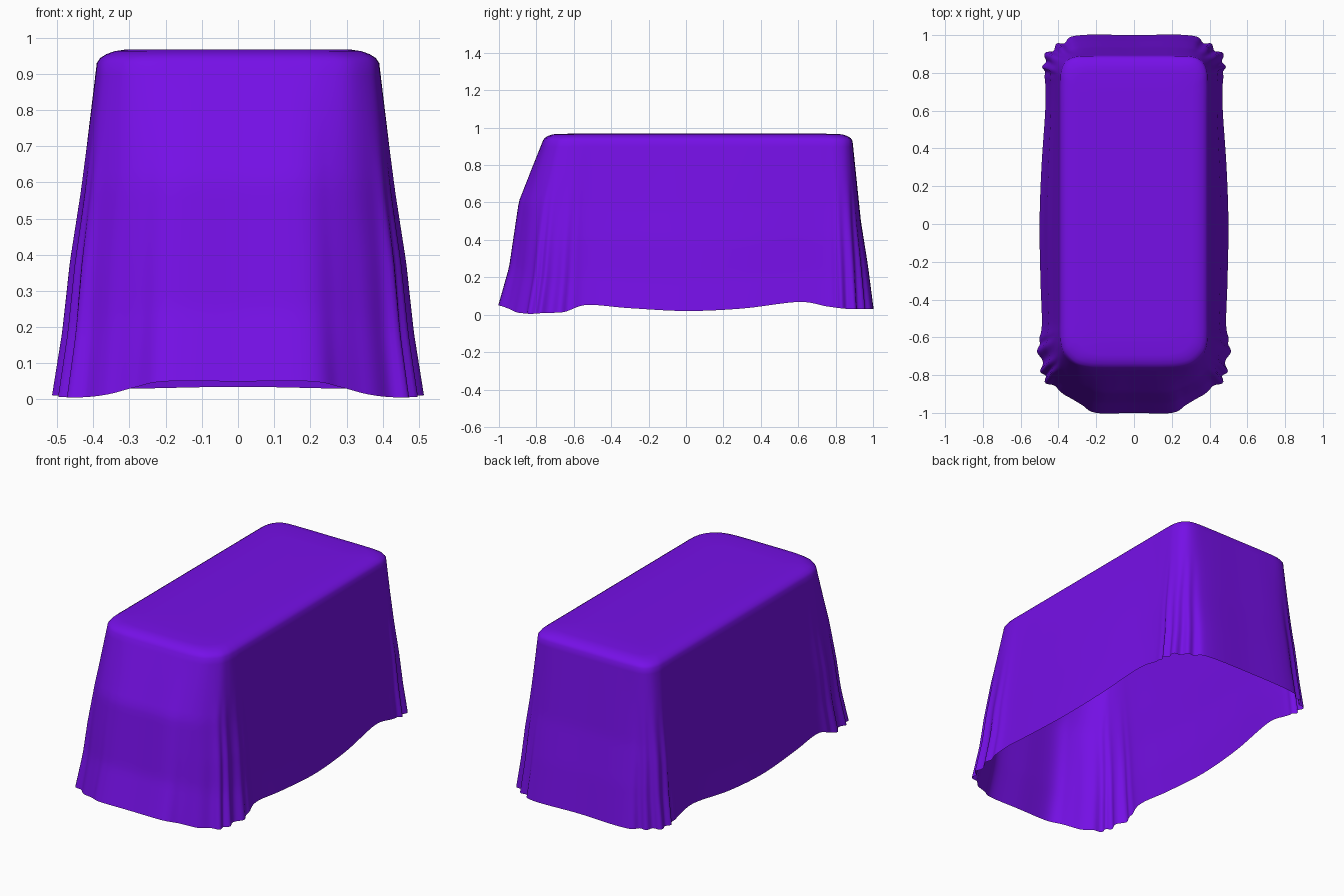
import bpy, bmesh, math
from mathutils import Vector

if "Cube" in bpy.data.objects:
    bpy.data.objects.remove(bpy.data.objects["Cube"])

# Half outline, front centre to back centre: hem x, y, z and matching top edge x, y
OUTLINE = [
    (0, -1, .05, 0, -.765), (.2, -1, .05, .15, -.765), (.28, -.955, .035, .24, -.76),
    (.37, -.90, .012, .31, -.74), (.465, -.83, .005, .365, -.69), (.49, -.75, .01, .385, -.64),
    (.505, -.65, .015, .39, -.58), (.488, -.53, .052, .39, -.5), (.495, -.3, .035, .39, -.3),
    (.50, 0, .02, .39, 0), (.49, .3, .033, .39, .3), (.47, .6, .068, .39, .6),
    (.47, .75, .045, .39, .74), (.478, .84, .033, .385, .81), (.46, .90, .03, .36, .86),
    (.38, .96, .03, .31, .885), (.28, 1, .03, .2, .89), (0, 1, .035, 0, .89)]
FRONT = [(0, 0), (.17, .25), (.37, .54), (.77, .76), (1, 1)]   # front slope: depth, spread
BACK = [(0, 0), (.48, .40), (.74, .73), (1, 1)]
SIDE = [(0, 0), (.39, .38), (.6, .62), (.81, .78), (1, 1)]
RIM_Z = .93
STEPS = 10


def lerp_table(table, t):
    for (a, va), (b, vb) in zip(table, table[1:]):
        if t <= b:
            return va + (vb - va) * (t - a) / (b - a)
    return table[-1][1]


def spline(u):
    i = min(int(u), len(OUTLINE) - 2)
    f = u - i
    def get(k):
        if 0 <= k < len(OUTLINE):
            return OUTLINE[k]
        x, y, z, tx, ty = OUTLINE[1 if k < 0 else -2]
        return (-x, y, z, -tx, ty)
    out = []
    for a, b, c, d in zip(get(i - 1), get(i), get(i + 1), get(i + 2)):
        out.append(.5 * (2 * b + (c - a) * f + (2 * a - 5 * b + 4 * c - d) * f * f
                         + (3 * b - a - 3 * c + d) * f ** 3))
    return out


def corner_mask(u):
    return max(math.exp(-((u - 4.7) / 1.6) ** 4), math.exp(-((u - 14) / 1.5) ** 4))


def wall_point(u, t):
    x, y, z, tx, ty = spline(u)
    e = spline(min(u + .02, len(OUTLINE) - 1))
    s = spline(max(u - .02, 0))
    normal = Vector((e[1] - s[1], s[0] - e[0], 0)).normalized()
    ends = lerp_table(FRONT if ty < 0 else BACK, t)
    side = lerp_table(SIDE, t)
    w = min(1, max(0, (abs(ty) - .5) / .25))
    k = side + (ends - side) * w
    p = Vector((tx + (x - tx) * side, ty + (y - ty) * k, RIM_Z + (z - RIM_Z) * t))
    # pleats fan out towards the hem at the corners
    fold = math.sin(2 * math.pi * (u * 1.1 + .12 * math.sin(3 * u)))
    return p + normal * (.016 * fold * corner_mask(u) * max(0, t - .2) ** 1.2)


def cap_point(u, s, z):
    _, _, _, x, y = spline(u)
    cy = min(.5, max(-.4, y))
    return Vector((x * (1 - s), y + (cy - y) * s, z))


# Draped cloth: flat top, rounded rim, flaring walls, open underneath
us = [i / STEPS for i in range((len(OUTLINE) - 1) * STEPS + 1)]
rows = [[cap_point(u, s, z) for u in us] for s, z in
        ((1, .968), (.5, .968), (.2, .967), (.13, .963), (.07, .955), (.025, .944))]
rows += [[wall_point(u, j / 28) for u in us] for j in range(29)]

bm = bmesh.new()
grid = [[bm.verts.new(p) for p in row] for row in rows]
for r0, r1 in zip(grid, grid[1:]):
    for c in range(len(us) - 1):
        bm.faces.new((r0[c], r1[c], r1[c + 1], r0[c + 1]))
bmesh.ops.remove_doubles(bm, verts=bm.verts, dist=1e-5)
mesh = bpy.data.meshes.new("draped_cloth")
bm.to_mesh(mesh)
bm.free()

cloth = bpy.data.objects.new("draped_cloth", mesh)
bpy.context.collection.objects.link(cloth)
mirror = cloth.modifiers.new("mirror", 'MIRROR')
mirror.merge_threshold = .001
for poly in mesh.polygons:
    poly.use_smooth = True

mat = bpy.data.materials.new("purple_cloth")
mat.diffuse_color = (.18, .005, .8, 1)
mat.use_nodes = True
mat.node_tree.nodes["Principled BSDF"].inputs["Base Color"].default_value = mat.diffuse_color
mesh.materials.append(mat)
